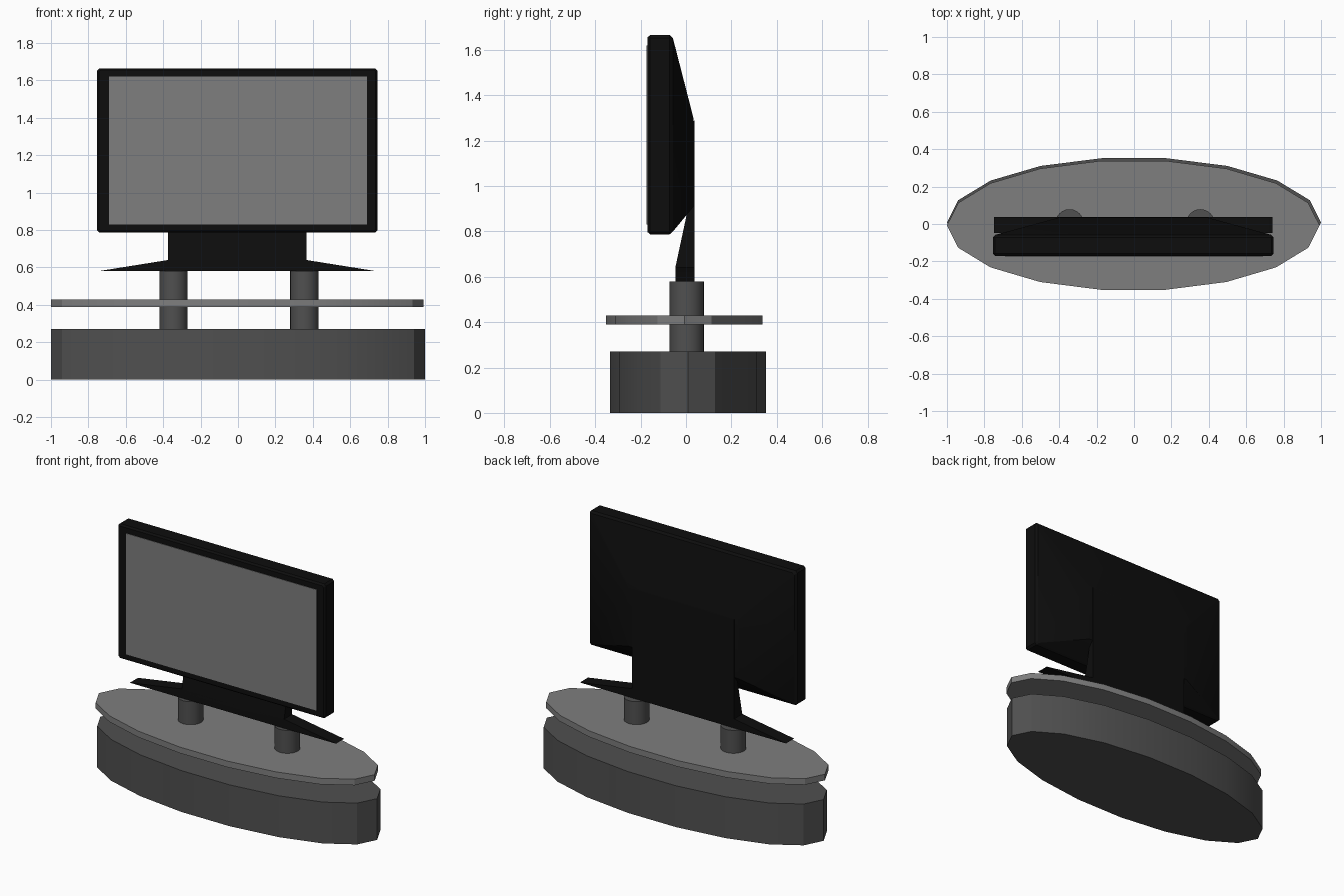
import bpy
import bmesh
import math

if "Cube" in bpy.data.objects:
    bpy.data.objects.remove(bpy.data.objects["Cube"], do_unlink=True)


def material(name, value):
    mat = bpy.data.materials.new(name)
    mat.use_nodes = True
    colour = (value, value, value, 1)
    mat.diffuse_color = colour
    mat.node_tree.nodes["Principled BSDF"].inputs["Base Color"].default_value = colour
    return mat


black = material("black plastic", 0.0042)
dark_grey = material("dark grey", 0.08)
mid_grey = material("mid grey", 0.21)


def loft(name, rings, mat):
    """Join equal-length rings of points into a closed, capped solid."""
    bm = bmesh.new()
    loops = [[bm.verts.new(p) for p in ring] for ring in rings]
    for a, b in zip(loops, loops[1:]):
        for i in range(len(a)):
            j = (i + 1) % len(a)
            bm.faces.new((a[i], a[j], b[j], b[i]))
    bm.faces.new(loops[0])
    bm.faces.new(loops[-1])
    bmesh.ops.recalc_face_normals(bm, faces=bm.faces)
    mesh = bpy.data.meshes.new(name)
    bm.to_mesh(mesh)
    bm.free()
    mesh.materials.append(mat)
    obj = bpy.data.objects.new(name, mesh)
    bpy.context.collection.objects.link(obj)
    bpy.ops.object.select_all(action="DESELECT")
    obj.select_set(True)
    bpy.context.view_layer.objects.active = obj
    bpy.ops.object.shade_smooth_by_angle(angle=math.radians(30))
    return obj


def disc(name, x, y, rx, ry, z0, z1, sides, mat):
    angles = [math.tau * i / sides for i in range(sides)]
    rings = [[(x + rx * math.cos(a), y + ry * math.sin(a), z) for a in angles]
             for z in (z0, z1)]
    return loft(name, rings, mat)


def panel_ring(hx, z0, z1, y, cut):
    """Upright rectangle with clipped corners, facing along y."""
    x0, x1 = CENTRE - hx, CENTRE + hx
    return [(x0 + cut, y, z0), (x1 - cut, y, z0), (x1, y, z0 + cut), (x1, y, z1 - cut),
            (x1 - cut, y, z1), (x0 + cut, y, z1), (x0, y, z1 - cut), (x0, y, z0 + cut)]


CENTRE = -0.004

# Oval plinth and floating shelf
disc("plinth", 0, 0.008, 1.0, 0.349, 0, 0.27, 18, dark_grey)
disc("shelf", -0.004, -0.007, 0.996, 0.35, 0.39, 0.43, 18, mid_grey)

# Round posts
for side, x in (("right", -0.345), ("left", 0.355)):
    disc(side + "_post", x, 0.003, 0.076, 0.076, 0.26, 0.58, 24, dark_grey)

# Foot with thin tapering wings
foot_outline = [(-0.745, 0.58), (0.745, 0.58), (0.37, 0.64), (-0.37, 0.64)]
loft("stand_foot", [[(CENTRE + x, y, z) for x, z in foot_outline]
                    for y in (-0.047, 0.037)], black)

# Neck that thins towards the top
neck_profile = [(-0.047, 0.6), (-0.047, 0.64), (0.015, 0.93), (0.015, 1.27),
                (0.037, 1.29), (0.037, 0.6)]
loft("stand_neck", [[(CENTRE + x, y, z) for y, z in neck_profile]
                    for x in (-0.37, 0.37)], black)

# Housing with softened rim and sloping back
loft("screen_housing", [
    panel_ring(0.74, 0.797, 1.655, -0.17, 0.008),
    panel_ring(0.75, 0.787, 1.665, -0.158, 0.012),
    panel_ring(0.75, 0.787, 1.665, -0.072, 0.012),
    panel_ring(0.738, 0.799, 1.653, -0.058, 0.01),
    panel_ring(0.4, 0.91, 1.295, 0.034, 0.005),
], black)

# Display plate
loft("display", [[(x, y, z) for x, z in ((-0.69, 0.83), (0.69, 0.83),
                                         (0.69, 1.62), (-0.69, 1.62))]
                 for y in (-0.173, -0.168)], mid_grey)
